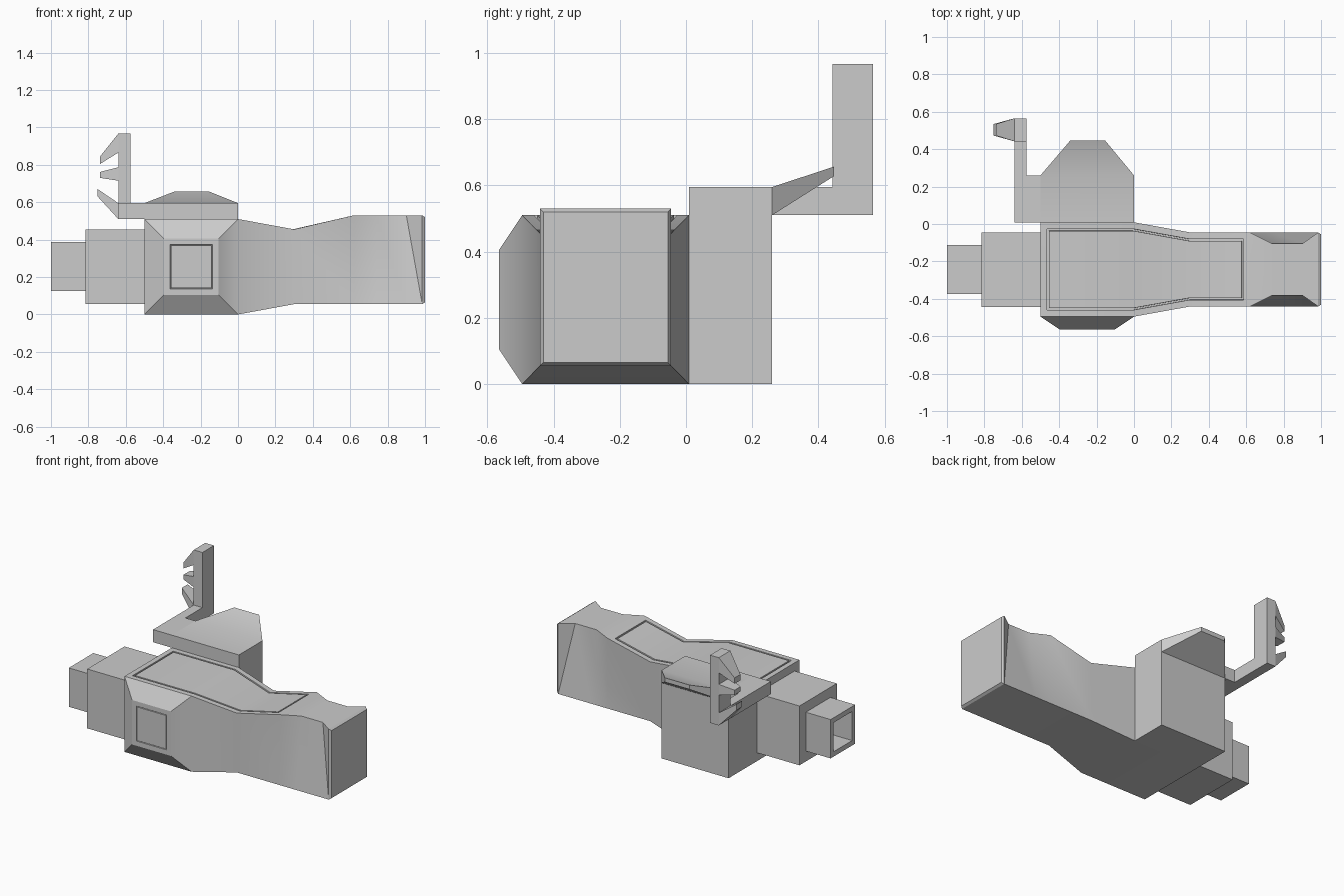
import bpy, bmesh, math
from mathutils import Vector

cube = bpy.data.objects.get("Cube")
if cube:
    bpy.data.objects.remove(cube, do_unlink=True)

grey = bpy.data.materials.new("plain grey")
grey.use_nodes = True
COLOUR = (0.6, 0.6, 0.6, 1)
grey.diffuse_color = COLOUR
grey.node_tree.nodes["Principled BSDF"].inputs["Base Color"].default_value = COLOUR


def finish(name, bm):
    bmesh.ops.recalc_face_normals(bm, faces=bm.faces)
    mesh = bpy.data.meshes.new(name)
    bm.to_mesh(mesh)
    bm.free()
    mesh.materials.append(grey)
    obj = bpy.data.objects.new(name, mesh)
    bpy.context.collection.objects.link(obj)
    bpy.ops.object.select_all(action='DESELECT')
    obj.select_set(True)
    bpy.context.view_layer.objects.active = obj
    bpy.ops.object.shade_smooth_by_angle(angle=math.radians(30))
    return obj


def loft(rings):
    """Skin a row of equal rings and cap both ends."""
    bm = bmesh.new()
    rows = [[bm.verts.new(p) for p in ring] for ring in rings]
    n = len(rows[0])
    for a, b in zip(rows, rows[1:]):
        for i in range(n):
            j = (i + 1) % n
            bm.faces.new((a[i], a[j], b[j], b[i]))
    bm.faces.new(rows[0])
    bm.faces.new(rows[-1])
    bmesh.ops.recalc_face_normals(bm, faces=bm.faces)
    bm.normal_update()
    return bm, rows


def box(x0, x1, y0, y1, z0, z1):
    return loft([[(x, y0, z0), (x, y1, z0), (x, y1, z1), (x, y0, z1)] for x in (x0, x1)])[0]


def inset(bm, faces, width, depth=0.0):
    bmesh.ops.inset_region(bm, faces=faces, thickness=width, depth=depth, use_even_offset=True)
    bm.normal_update()


def groove(bm, faces, margin, width):
    """Cut a narrow seam around a panel."""
    inset(bm, faces, margin)
    inset(bm, faces, 0.001, -0.01)
    inset(bm, faces, width)
    inset(bm, faces, 0.001, 0.01)


# Main body: x, half width, bottom, top, half width along the top edge
MID = -0.243
sections = [(-0.5, 0.252, 0, 0.51, 0.252), (0, 0.252, 0, 0.51, 0.252),
            (0.3, 0.198, 0.055, 0.455, 0.198), (0.62, 0.198, 0.055, 0.53, 0.198),
            (0.74, 0.198, 0.055, 0.53, 0.138), (0.9, 0.198, 0.055, 0.53, 0.138),
            (0.985, 0.198, 0.055, 0.53, 0.198), (1, 0.188, 0.065, 0.52, 0.188)]
bm, rows = loft([[(x, MID - w, lo), (x, MID + w, lo), (x, MID + t, hi), (x, MID - t, hi)]
                 for x, w, lo, hi, t in sections])


def face_of(k, i):
    j = (i + 1) % 4
    return bm.faces.get((rows[k][i], rows[k][j], rows[k + 1][j], rows[k + 1][i]))


# Creases running from the pinched top edge to the outer bottom corners
for low, high in ((0, 3), (1, 2)):
    side = 3 if low == 0 else 1
    for k, a, b in ((3, rows[3][low], rows[4][high]), (5, rows[6][low], rows[5][high])):
        bmesh.utils.face_split(face_of(k, side), a, b)

# Raised front boss with a seamed square panel
front = face_of(0, 3)
top = [face_of(k, 2) for k in range(3)]
inset(bm, [front], 0.105, 0.07)
groove(bm, [front], 0.032, 0.003)
# Long seamed panel on top
groove(bm, top, 0.035, 0.009)
finish("main_body", bm)

# Stepped barrel with a hollow muzzle
finish("barrel_base", box(-0.815, -0.5, -0.443, -0.045, 0.055, 0.455))
bm = box(-1, -0.815, -0.375, -0.113, 0.125, 0.387)
muzzle = min(bm.faces, key=lambda f: f.calc_center_median().x)
inset(bm, [muzzle], 0.033)
inset(bm, [muzzle], 0.001, -0.16)
finish("barrel_muzzle", bm)

# Rear block, its cap plate with the rising tongue, and the side tab
finish("rear_block", box(-0.5, 0, 0.009, 0.26, 0, 0.51))
cap = [(0.009, -0.5, 0, 0.51, 0.595), (0.26, -0.5, 0, 0.51, 0.595),
       (0.447, -0.34, -0.155, 0.628, 0.657)]
finish("rear_cap", loft([[(a, y, lo), (b, y, lo), (b, y, hi), (a, y, hi)]
                         for y, a, b, lo, hi in cap])[0])
finish("side_tab", box(-0.64, -0.5, 0.009, 0.26, 0.51, 0.595))

# Sight arm and upright post
finish("sight_arm", box(-0.64, -0.575, 0.26, 0.442, 0.51, 0.595))
finish("sight_post", box(-0.64, -0.575, 0.442, 0.565, 0.51, 0.967))

# Tapered prongs: root heights, tip heights, tip position
prongs = {"upper_prong": (0.865, 0.967, 0.805, 0.845, -0.737),
          "middle_prong": (0.715, 0.787, 0.73, 0.762, -0.737),
          "lower_prong": (0.51, 0.595, 0.63, 0.67, -0.75)}
for name, (r0, r1, t0, t1, tip) in prongs.items():
    ends = [(-0.64, 0.0615, r0, r1), (tip, 0.031, t0, t1)]
    finish(name, loft([[(x, 0.5035 - h, lo), (x, 0.5035 + h, lo),
                        (x, 0.5035 + h, hi), (x, 0.5035 - h, hi)]
                       for x, h, lo, hi in ends])[0])
